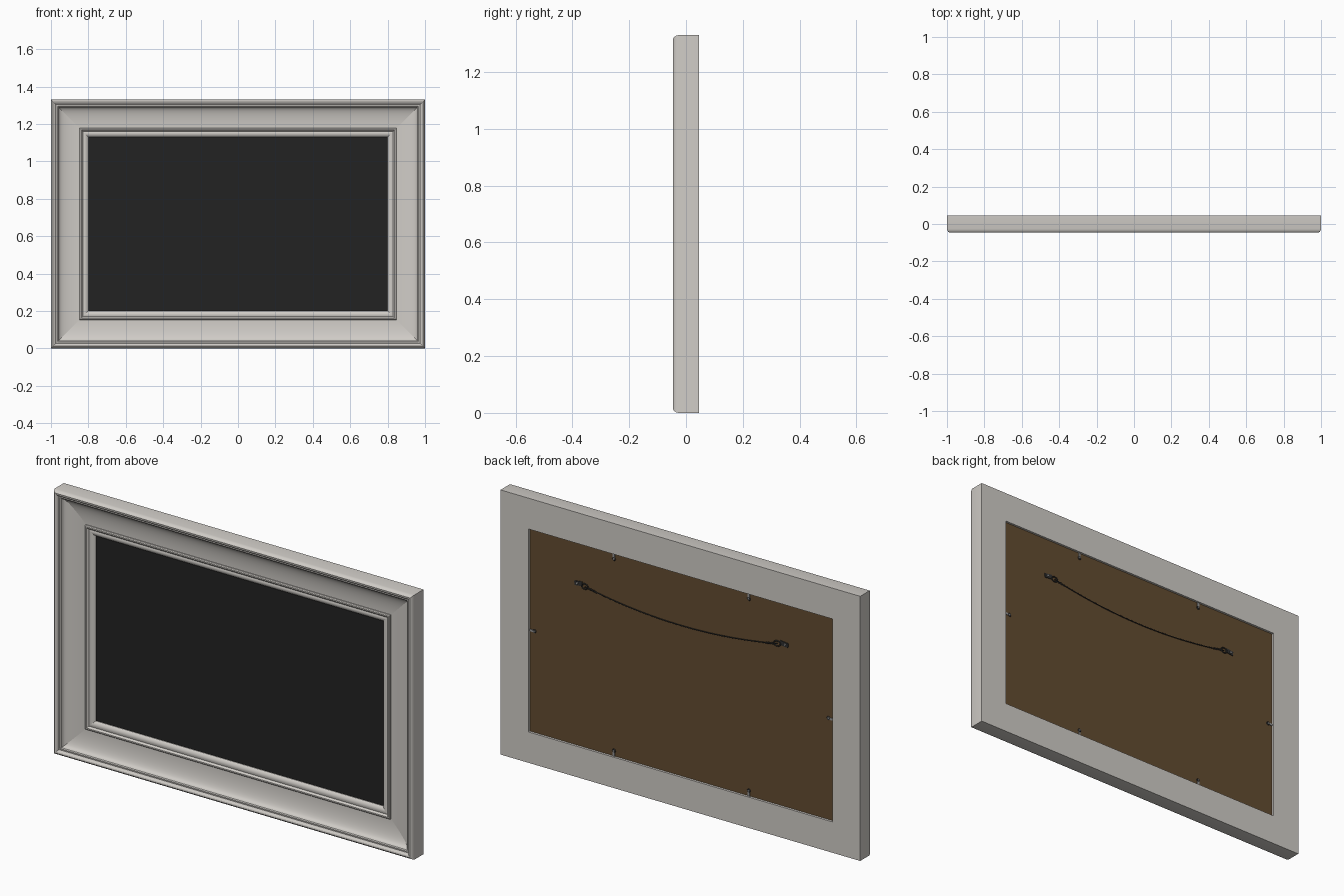
import bpy, bmesh, math
from mathutils import Vector, Matrix

cube = bpy.data.objects.get("Cube")
if cube:
    bpy.data.objects.remove(cube, do_unlink=True)

W, H = 1.0, 1.33          # half width, full height
MID = H / 2
RABBET = 0.155            # inset of the back opening
BOARD_Y = 0.035           # back surface of the backing board


def material(name, rgb):
    m = bpy.data.materials.new(name)
    m.use_nodes = True
    m.diffuse_color = (*rgb, 1)
    m.node_tree.nodes["Principled BSDF"].inputs["Base Color"].default_value = (*rgb, 1)
    return m


paint = material("warm grey paint", (0.63, 0.605, 0.57))
black = material("black panel", (0.016, 0.016, 0.016))
brown = material("brown board", (0.125, 0.072, 0.03))
dark = material("dark wire", (0.03, 0.03, 0.03))
steel = material("steel", (0.3, 0.3, 0.3))


def finish(name, bm, mat, angle=30):
    bmesh.ops.recalc_face_normals(bm, faces=bm.faces)
    me = bpy.data.meshes.new(name)
    bm.to_mesh(me)
    bm.free()
    me.materials.append(mat)
    me.shade_smooth()
    me.set_sharp_from_angle(angle=math.radians(angle))
    ob = bpy.data.objects.new(name, me)
    bpy.context.collection.objects.link(ob)
    return ob


def box(name, centre, size, mat, turn=0):
    bm = bmesh.new()
    bmesh.ops.create_cube(bm, size=1)
    bmesh.ops.scale(bm, vec=size, verts=bm.verts)
    bmesh.ops.rotate(bm, matrix=Matrix.Rotation(turn, 3, 'Y'), verts=bm.verts)
    bmesh.ops.translate(bm, vec=centre, verts=bm.verts)
    return finish(name, bm, mat)


def disc(name, centre, radius, depth, mat):
    bm = bmesh.new()
    bmesh.ops.create_cone(bm, cap_ends=True, segments=12, radius1=radius,
                          radius2=radius * 0.7, depth=depth)
    bmesh.ops.rotate(bm, matrix=Matrix.Rotation(-math.pi / 2, 3, 'X'), verts=bm.verts)
    bmesh.ops.translate(bm, vec=centre, verts=bm.verts)
    return finish(name, bm, mat)


def tube(name, points, radius, mat, closed=False):
    cu = bpy.data.curves.new(name, 'CURVE')
    cu.dimensions = '3D'
    cu.bevel_depth = radius
    cu.bevel_resolution = 1
    cu.use_fill_caps = True
    sp = cu.splines.new('POLY')
    sp.points.add(len(points) - 1)
    for p, co in zip(sp.points, points):
        p.co = (*co, 1)
    sp.use_cyclic_u = closed
    cu.materials.append(mat)
    ob = bpy.data.objects.new(name, cu)
    bpy.context.collection.objects.link(ob)


# Moulding cross-section: (inset from the outer edge, y)
profile = [(0, 0.045), (0, -0.026), (0.002, -0.034), (0.006, -0.041), (0.012, -0.045),
           (0.019, -0.044), (0.025, -0.039), (0.027, -0.032),
           (0.034, -0.033), (0.039, -0.030), (0.041, -0.025)]
# Concave cove
for i in range(1, 11):
    a = i / 10 * math.pi / 2
    profile.append((0.041 + 0.111 * (1 - math.cos(a)), -0.025 + 0.029 * math.sin(a)))
# Inner beads, lip and rabbet
profile += [(0.152, -0.003), (0.156, -0.007), (0.162, -0.007), (0.168, -0.002),
            (0.170, 0.002), (0.177, 0.000), (0.187, 0.002), (0.195, 0.007),
            (0.200, 0.013), (0.200, 0.016), (RABBET, 0.016), (RABBET, 0.045)]


# Four mitred rails
def rail(name, sa, sb):
    bm = bmesh.new()
    rings = []
    for sx, sz in (sa, sb):
        rings.append([bm.verts.new((sx * (W - d), y, MID + sz * (MID - d)))
                      for d, y in profile])
    n = len(profile)
    for i in range(n):
        j = (i + 1) % n
        bm.faces.new((rings[0][i], rings[0][j], rings[1][j], rings[1][i]))
    for r in rings:
        bm.faces.new(r)
    finish(name, bm, paint)


rail("top_rail", (-1, 1), (1, 1))
rail("bottom_rail", (-1, -1), (1, -1))
rail("left_rail", (1, -1), (1, 1))
rail("right_rail", (-1, -1), (-1, 1))

# Front panel and backing board
inner = 2 * (RABBET + 0.001)
box("front_panel", (0, 0.018, MID), (2 * W - inner, 0.004, H - inner), black)
box("backing_board", (0, (0.020 + BOARD_Y) / 2, MID),
    (2 * W - inner, BOARD_Y - 0.020, H - inner), brown)


# Turn buttons that hold the board
def turn_button(name, x, z, turn):
    y = BOARD_Y + 0.002
    out = Vector((math.sin(turn), 0, math.cos(turn)))
    box(name + "_plate", Vector((x, y, z)) + out * 0.006, (0.011, 0.003, 0.03), steel, turn)
    disc(name + "_washer", Vector((x, y + 0.001, z)) - out * 0.006, 0.010, 0.004, dark)
    disc(name + "_screw", Vector((x, y + 0.004, z)) - out * 0.006, 0.006, 0.004, steel)


edge = RABBET + 0.022
for side, s in (("left", 1), ("right", -1)):
    turn_button("top_" + side + "_button", s * 0.375, H - edge, 0)
    turn_button("bottom_" + side + "_button", s * 0.375, edge, math.pi)
    turn_button(side + "_button", s * (W - edge), MID, s * math.pi / 2)

# Hanging wire with strap hangers
HANG_Z, RING_X, WIRE_Y = 0.972, 0.535, BOARD_Y + 0.005
for side, s in (("left", 1), ("right", -1)):
    box(side + "_strap", (s * 0.572, BOARD_Y + 0.002, HANG_Z), (0.044, 0.004, 0.022), dark, s * 0.12)
    disc(side + "_strap_screw", (s * 0.578, BOARD_Y + 0.006, HANG_Z), 0.006, 0.004, steel)
    ring = [(s * RING_X + 0.018 * math.cos(a), WIRE_Y, HANG_Z - 0.005 + 0.013 * math.sin(a))
            for a in (k * math.tau / 16 for k in range(16))]
    tube(side + "_ring", ring, 0.003, dark, True)


def wire_point(x):
    return (x, WIRE_Y, HANG_Z - 0.058 + 0.052 * (x / RING_X) ** 2)


tube("hanging_wire", [wire_point(RING_X * (k / 16 - 1)) for k in range(33)], 0.0025, dark)
# Twisted wire ends
for side, s in (("left", 1), ("right", -1)):
    coil = []
    for k in range(49):
        x, y, z = wire_point(s * (0.52 - 0.05 * k / 48))
        a = k / 48 * 6 * math.tau
        coil.append((x, y + 0.0025 * math.cos(a), z + 0.004 * math.sin(a)))
    tube(side + "_wire_twist", coil, 0.0018, dark)
